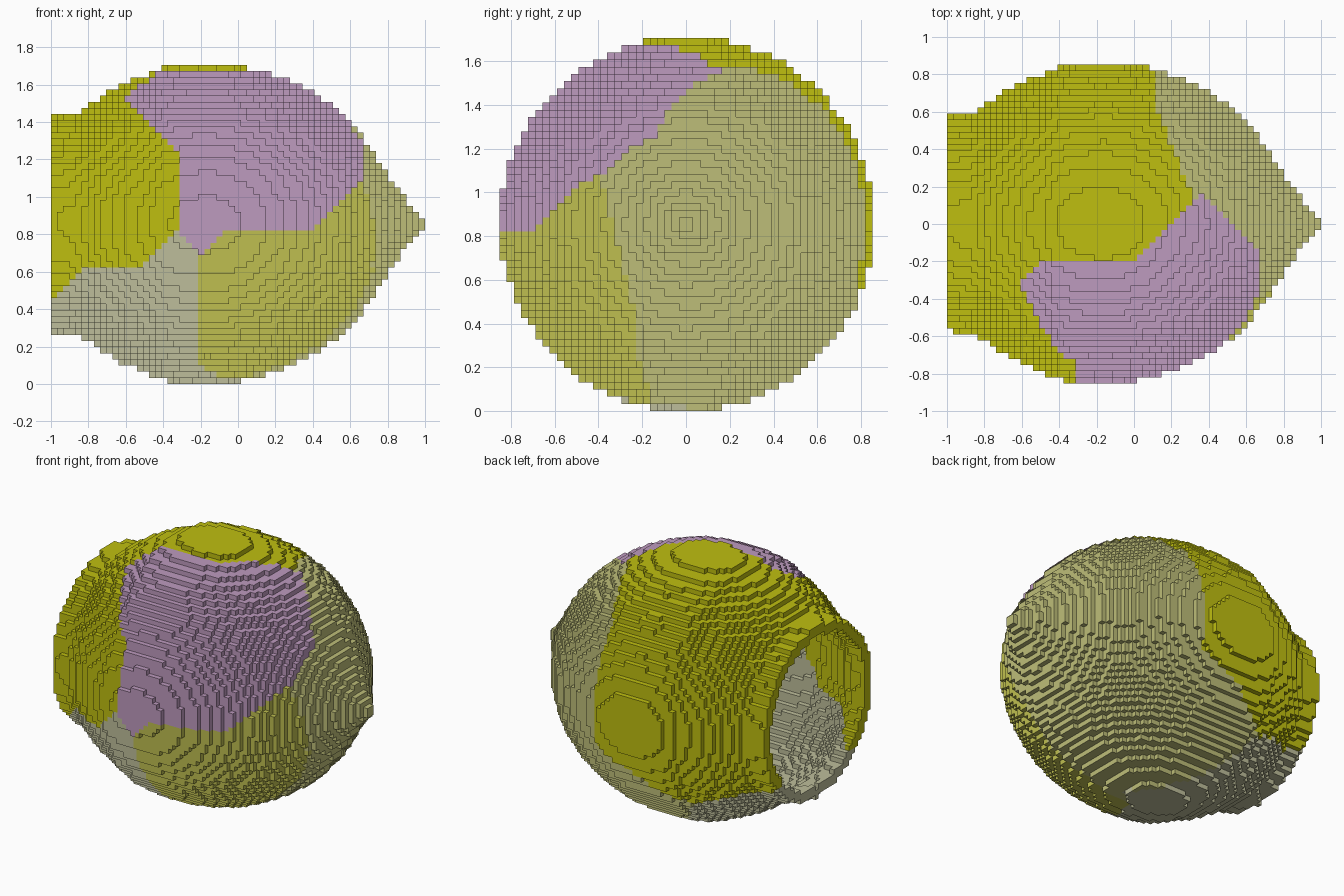
import bpy, bmesh, math

if "Cube" in bpy.data.objects:
    bpy.data.objects.remove(bpy.data.objects["Cube"], do_unlink=True)

NX, NR = 61, 52                    # blocks along the axis and across
H = 2.0 / NX                       # block size
CY, CZ = 0.005, NR * H / 2 + 0.003  # axis of the round body

# Outer radius along the x axis, from the open rim to the pointed tip
PROFILE = [(-1.0, .575), (-.87, .59), (-.79, .64), (-.72, .69), (-.6, .755),
           (-.5, .79), (-.42, .834), (-.3, .85), (-.17, .856), (-.05, .85), (.06, .834),
           (.14, .812), (.23, .785), (.34, .735), (.44, .675), (.5, .635),
           (.57, .575), (.66, .475), (.72, .385), (.8, .265), (.87, .165),
           (.94, .085), (1.0, .03)]


def radius(x):
    if x >= 1:
        return 0.0
    for (x0, r0), (x1, r1) in zip(PROFILE, PROFILE[1:]):
        if x <= x1:
            return r0 + (r1 - r0) * (x - x0) / (x1 - x0)
    return 0.0


def make_material(name, rgb):
    mat = bpy.data.materials.new(name)
    mat.use_nodes = True
    mat.diffuse_color = (*rgb, 1)
    bsdf = mat.node_tree.nodes["Principled BSDF"]
    bsdf.inputs["Base Color"].default_value = (*rgb, 1)
    bsdf.inputs["Roughness"].default_value = 0.8
    return mat


YELLOW, PURPLE, OLIVE, KHAKI, STONE = range(5)
materials = [make_material("bright_yellow", (.520, .520, .005)),
             make_material("soft_purple", (.515, .325, .520)),
             make_material("olive_yellow", (.520, .520, .080)),
             make_material("light_khaki", (.515, .515, .190)),
             make_material("stone_grey", (.515, .515, .325))]


def patch(x, y, z):
    """Colour patch that a block belongs to."""
    # Purple patch on the upper front
    floor = max(min(.81, x + .89), .5 - x, .81 + x - .38 if x > .38 else 0)
    if (z > floor and x > -.32 - max(0, z - 1.25) and x < .68
            and y < -.19 + max(0, x) and x + y < .53 and x - y > -.31):
        return PURPLE
    # Grey patch under the open end
    if y < -.1:
        side = -.2 + 2 * max(0, .1 - z)
        top = max(min(.61, x + 1.44), x + 1.16)
    else:
        side = .01 - .8 * max(0, y)
        top = .33 - .3 * (x + .48)
    if x < side and z < top:
        return STONE
    # Olive patch on the lower front
    edge = -.22 - .25 * max(0, z - .4) + .35 * max(0, .25 - z)
    if x > -.2 and y < edge and z < 1.2:
        return OLIVE
    # Yellow on the open end, top and back; khaki on the pointed end
    limit = .1 + min(.22, max(0, .4 * (.67 - y))) if z > .63 else .1 - 1.93 * (.63 - z)
    return YELLOW if x < limit else KHAKI


# Hollow shell of blocks, open at the -x end
blocks = {}
for i in range(NX):
    x = -1 + (i + .5) * H
    outer, inner = radius(x), radius(x + .04) - .07
    for j in range(NR):
        y = (j + .5 - NR / 2) * H
        for k in range(NR):
            z = (k + .5) * H
            r = math.hypot(y - CY, z - CZ)
            if inner <= r <= outer:
                blocks[i, j, k] = patch(x, y, z)

# Keep only the exposed block faces
bm = bmesh.new()
corners = {}


def corner(p):
    if p not in corners:
        corners[p] = bm.verts.new((-1 + p[0] * H, (p[1] - NR / 2) * H, p[2] * H))
    return corners[p]


for cell, colour in blocks.items():
    for axis in range(3):
        u, v = (axis + 1) % 3, (axis + 2) % 3
        for side in (0, 1):
            neighbour = list(cell)
            neighbour[axis] += 2 * side - 1
            if tuple(neighbour) in blocks:
                continue
            ring = []
            for du, dv in ((0, 0), (1, 0), (1, 1), (0, 1)):
                p = list(cell)
                p[axis] += side
                p[u] += du
                p[v] += dv
                ring.append(corner(tuple(p)))
            face = bm.faces.new(ring if side else ring[::-1])
            face.material_index = colour

mesh = bpy.data.meshes.new("block_shell")
bm.to_mesh(mesh)
bm.free()
for mat in materials:
    mesh.materials.append(mat)
shell = bpy.data.objects.new("block_shell", mesh)
bpy.context.collection.objects.link(shell)
